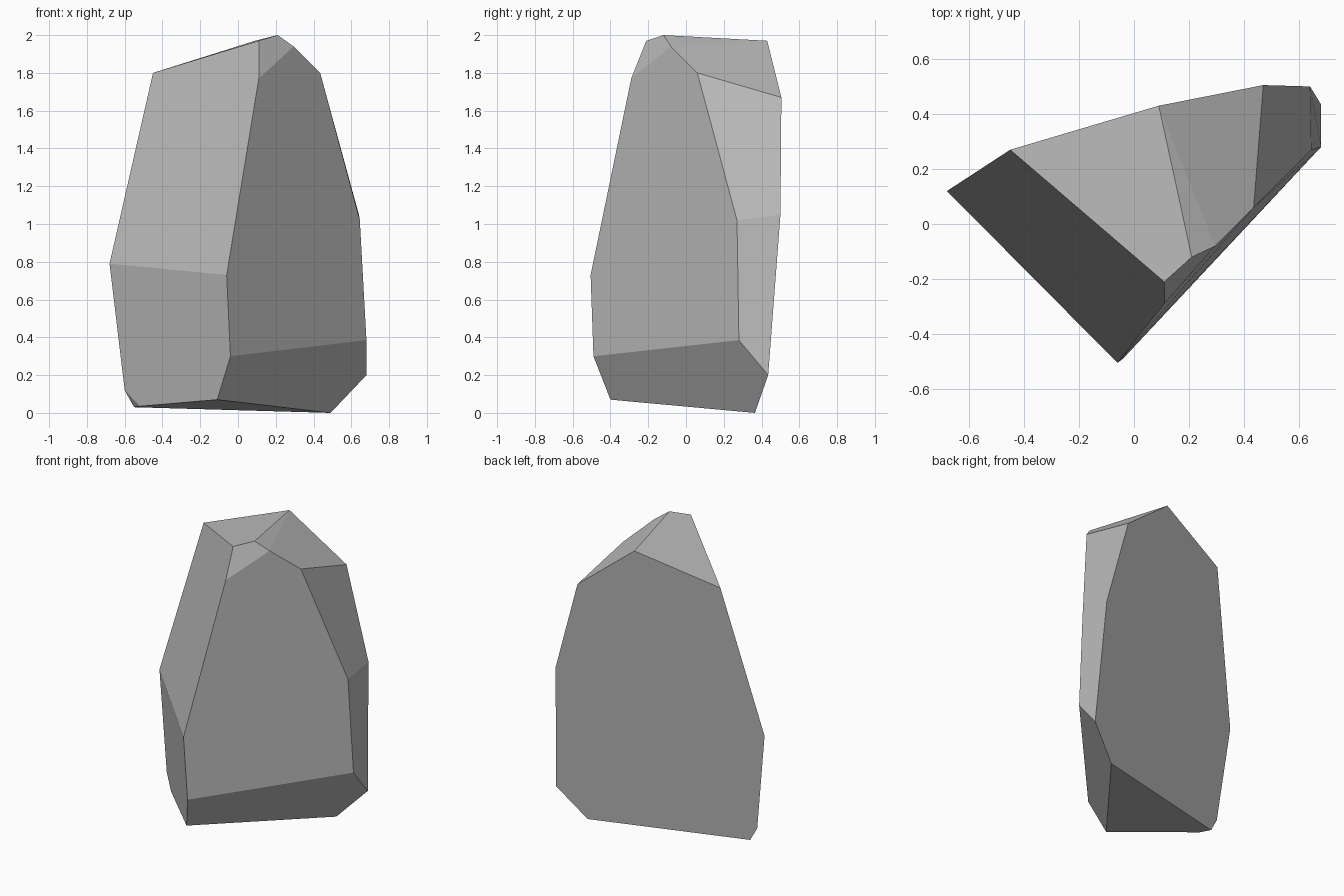
import bpy, bmesh, math

cube = bpy.data.objects.get("Cube")
if cube:
    bpy.data.objects.remove(cube, do_unlink=True)

# Stone colour
stone = bpy.data.materials.new("stone grey")
stone.use_nodes = True
colour = (0.5, 0.5, 0.5, 1)
stone.diffuse_color = colour
stone.node_tree.nodes["Principled BSDF"].inputs["Base Color"].default_value = colour

# Corners of the chipped boulder, from the crown down to the base
crown = [(.21, -.12, 2), (.11, -.21, 1.97), (.09, .43, 1.97), (.295, -.08, 1.94)]
shoulders = [(-.45, .27, 1.8), (.435, .06, 1.8), (.11, -.29, 1.77), (.47, .505, 1.67)]
waist = [(.64, .5, 1.05), (.645, .27, 1.02), (-.68, .12, .79), (-.06, -.505, .73)]
foot = [(.68, .28, .385), (-.04, -.49, .3), (.68, .435, .2), (-.6, .085, .12)]
base = [(-.11, -.4, .07), (.49, .365, 0), (-.55, .09, .03), (-.52, .017, .035)]

# Wrap the corners in a convex skin and merge its flat facets
bm = bmesh.new()
for corner in crown + shoulders + waist + foot + base:
    bm.verts.new(corner)
bmesh.ops.convex_hull(bm, input=bm.verts[:])
bmesh.ops.dissolve_limit(bm, angle_limit=math.radians(3), verts=bm.verts[:], edges=bm.edges[:])
bmesh.ops.recalc_face_normals(bm, faces=bm.faces[:])
mesh = bpy.data.meshes.new("boulder")
bm.to_mesh(mesh)
bm.free()
mesh.materials.append(stone)
bpy.context.collection.objects.link(bpy.data.objects.new("boulder", mesh))
